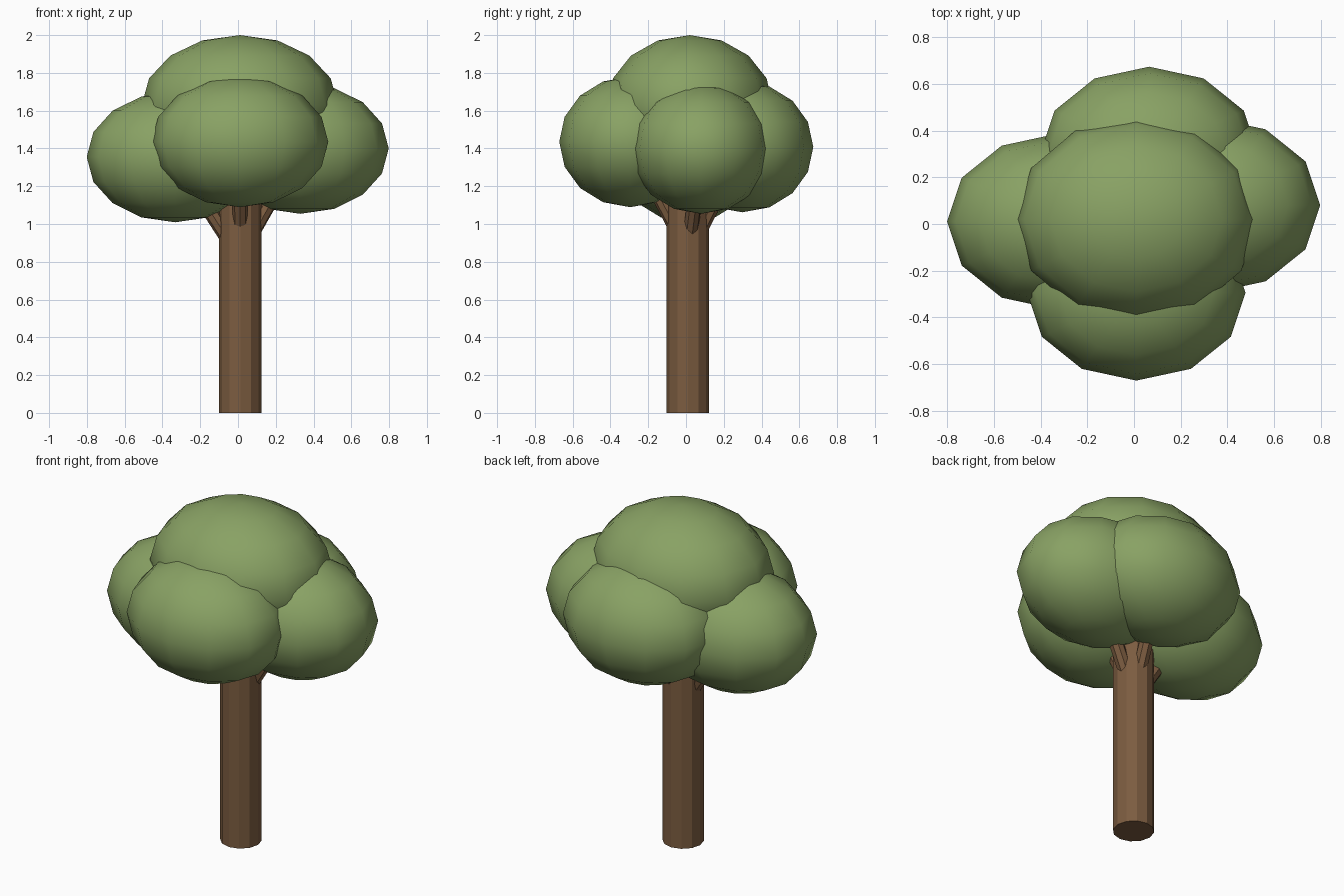
import bpy
from mathutils import Vector

if "Cube" in bpy.data.objects:
    bpy.data.objects.remove(bpy.data.objects["Cube"], do_unlink=True)


def make_material(name, color):
    mat = bpy.data.materials.new(name)
    mat.use_nodes = True
    mat.diffuse_color = color
    mat.node_tree.nodes["Principled BSDF"].inputs["Base Color"].default_value = color
    return mat


leaf_green = make_material("leaf green", (0.25, 0.36, 0.128, 1))
bark_brown = make_material("bark brown", (0.2, 0.107, 0.051, 1))


def finish(name, mat):
    obj = bpy.context.object
    obj.name = obj.data.name = name
    obj.data.materials.append(mat)
    return obj


def leaf_clump(name, center, radii):
    bpy.ops.mesh.primitive_uv_sphere_add(segments=12, ring_count=8, radius=1, location=center)
    obj = finish(name, leaf_green)
    obj.scale = radii
    bpy.ops.object.transform_apply(location=False, rotation=False, scale=True)
    bpy.ops.object.shade_smooth()


def limb(name, start, end, radius, sides):
    start, end = Vector(start), Vector(end)
    axis = end - start
    bpy.ops.mesh.primitive_cylinder_add(vertices=sides, radius=radius, depth=axis.length,
                                        location=(start + end) / 2)
    obj = finish(name, bark_brown)
    obj.rotation_euler = axis.to_track_quat('Z', 'Y').to_euler()


# Trunk
bpy.ops.mesh.primitive_cylinder_add(vertices=12, radius=0.112, depth=1.3, location=(0.012, 0.01, 0.65))
trunk = finish("trunk", bark_brown)
trunk.rotation_euler.z = 1.5708

# Crown
leaf_clump("top_leaves", (0.01, 0.02, 1.63), (0.52, 0.44, 0.37))

# Side leaf clumps, each held by a branch: centre and branch root height
sides = {
    "right": ((-0.333, 0.01, 1.355), 0.82),
    "left": ((0.33, 0.08, 1.4), 0.84),
    "front": ((0.01, -0.295, 1.435), 0.86),
    "back": ((0.065, 0.298, 1.408), 0.84),
}
for side, (center, root) in sides.items():
    leaf_clump(side + "_leaves", center, (0.468, 0.376, 0.346))
    limb(side + "_branch", (0.012, 0.01, root), center, 0.04, 8)
